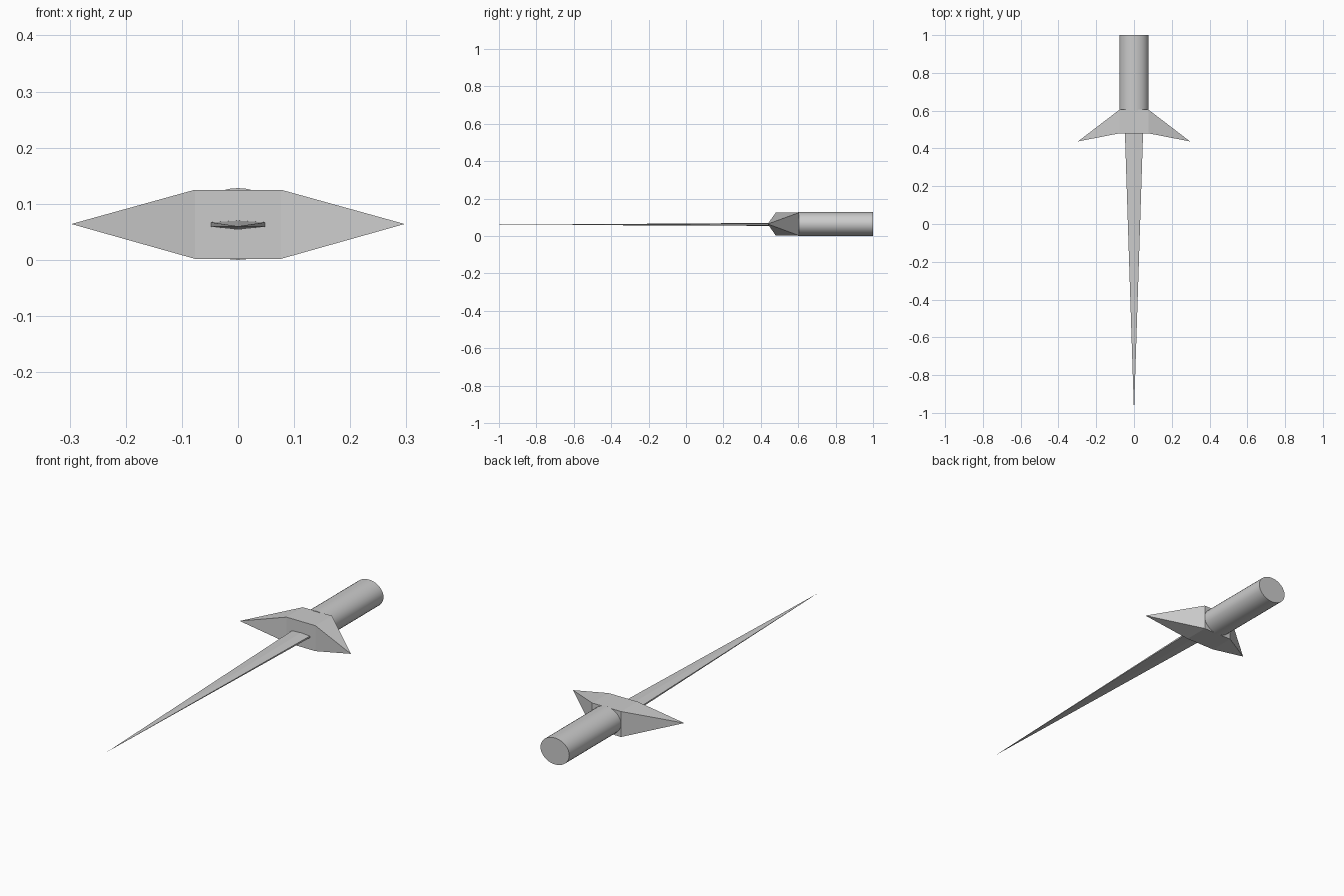
import bpy, bmesh, math

if "Cube" in bpy.data.objects:
    bpy.data.objects.remove(bpy.data.objects["Cube"])

CZ = 0.064  # height of the long axis


def make_object(name, bm):
    bmesh.ops.recalc_face_normals(bm, faces=bm.faces)
    mesh = bpy.data.meshes.new(name)
    bm.to_mesh(mesh)
    bm.free()
    ob = bpy.data.objects.new(name, mesh)
    bpy.context.collection.objects.link(ob)
    return ob


# Handle: slightly flattened round bar along y
bpy.ops.mesh.primitive_cylinder_add(vertices=32, radius=1, depth=0.4,
                                    location=(0, 0.8, CZ),
                                    rotation=(math.pi / 2, 0, 0))
handle = bpy.context.object
handle.name = "handle"
handle.scale = (0.077, 0.064, 1)
bpy.ops.object.transform_apply(location=True, rotation=True, scale=True)
bpy.ops.object.shade_smooth_by_angle(angle=math.radians(35))

# Guard: central block whose sides run out to swept points
bm = bmesh.new()
rings = {}
for s in (-1, 1):
    rings[s] = [bm.verts.new((s * 0.077, y, z)) for y, z in
                ((0.48, 0.002), (0.605, 0.002), (0.605, 0.125), (0.48, 0.125))]
    tip = bm.verts.new((s * 0.297, 0.437, CZ))
    for i in range(4):
        bm.faces.new((rings[s][i], rings[s][(i + 1) % 4], tip))
for i in range(4):
    j = (i + 1) % 4
    bm.faces.new((rings[-1][i], rings[-1][j], rings[1][j], rings[1][i]))
make_object("guard", bm)

# Blade: six-sided section tapering to a needle point
bm = bmesh.new()
section = [(-0.048, 0.067), (0, 0.070), (0.048, 0.067),
           (0.048, 0.059), (0, 0.054), (-0.048, 0.059)]
base = [bm.verts.new((x, 0.481, z)) for x, z in section]
point = bm.verts.new((0, -1.0, 0.060))
for i in range(6):
    bm.faces.new((base[i], base[(i + 1) % 6], point))
bm.faces.new(base)
make_object("blade", bm)
